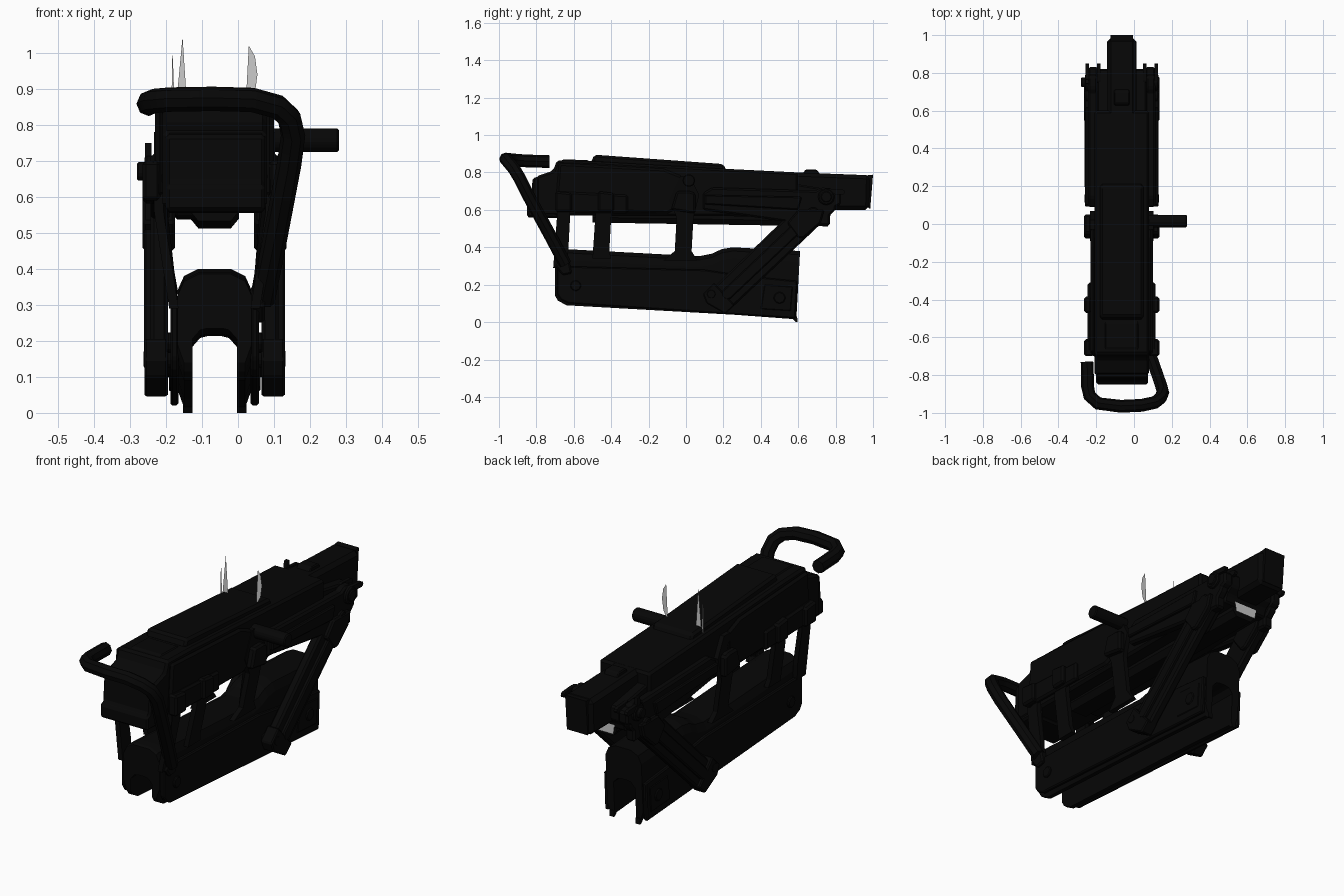
import bpy, bmesh, math
from mathutils import Vector

if "Cube" in bpy.data.objects:
    bpy.data.objects.remove(bpy.data.objects["Cube"])

CX = -0.065  # centre plane of the body
black = bpy.data.materials.new("black_metal")
black.diffuse_color = (0.002, 0.002, 0.002, 1)
black.use_nodes = True
black.node_tree.nodes["Principled BSDF"].inputs["Base Color"].default_value = black.diffuse_color


def finish(name, bm, bevel=0.0, mat=black):
    bmesh.ops.recalc_face_normals(bm, faces=bm.faces)
    me = bpy.data.meshes.new(name)
    bm.to_mesh(me)
    bm.free()
    ob = bpy.data.objects.new(name, me)
    bpy.context.collection.objects.link(ob)
    if mat:
        me.materials.append(mat)
    if bevel:
        m = ob.modifiers.new("bevel", 'BEVEL')
        m.width, m.segments, m.limit_method = bevel, 1, 'ANGLE'
    return ob


def loft(name, rings, bevel=0.0, mat=black):
    """Skin a list of equal-length point rings and cap both ends."""
    bm = bmesh.new()
    vs = [[bm.verts.new(p) for p in r] for r in rings]
    n = len(vs[0])
    for a, b in zip(vs, vs[1:]):
        for i in range(n):
            bm.faces.new((a[i], a[(i + 1) % n], b[(i + 1) % n], b[i]))
    bm.faces.new(vs[0])
    bm.faces.new(vs[-1][::-1])
    return finish(name, bm, bevel, mat)


def prism(name, prof, x0, x1, bevel=0.0):
    """Side profile (y, z) extruded between two offsets from the centre plane."""
    return loft(name, [[(CX + x, y, z) for y, z in prof] for x in (x0, x1)], bevel)


def pair(name, prof, h0, h1, bevel=0.0):
    for s, side in ((1, "right"), (-1, "left")):
        prism(f"{name}_{side}", prof, s * h0, s * h1, bevel)


def pin(name, x0, x1, y, z, r, n=12):
    return prism(name, [(y + r * math.cos(2 * math.pi * i / n), z + r * math.sin(2 * math.pi * i / n))
                        for i in range(n)], x0, x1, r * 0.15)


def capsule(a, b, r, n=6):
    """Bar outline with rounded ends between two side-view points."""
    ang = math.atan2(b[1] - a[1], b[0] - a[0])
    pts = []
    for c, start in ((a, ang + math.pi / 2), (b, ang - math.pi / 2)):
        pts += [(c[0] + r * math.cos(start + math.pi * i / n), c[1] + r * math.sin(start + math.pi * i / n))
                for i in range(n + 1)]
    return pts


# lower cradle: inverted U channel lofted along y, muzzle end cut at a slant
def channel(y, top, bot, roof):
    half = [(0.045, top), (0.085, top - 0.02), (0.103, top - 0.06), (0.103, bot + 0.05),
            (0.085, bot), (0.062, bot), (0.062, roof - 0.03), (0.04, roof - .005), (0.02, roof)]
    sec = [(x, z) for x, z in half] + [(-x, z) for x, z in half[::-1]]
    return [(CX + x, y + (.055 * (z - .2) if y > .5 else 0), z) for x, z in sec]


loft("cradle_channel", [channel(*s) for s in (
    (-0.70, .385, .14, .235), (-0.685, .39, .115, .235), (-0.64, .39, .09, .235), (0.07, .352, .05, .225),
    (0.14, .366, .046, .222), (0.19, .39, .043, .22), (0.25, .40, .04, .218), (0.60, .38, .015, .213))])
pair("cradle_lip", [(.594, .03), (.597, .0), (.587, .0), (.56, .03)], 0.062, 0.088)

# thin cheek plates on the cradle
pair("cradle_cheek", [(-.69, .30), (-.69, .15), (-.67, .12), (-.63, .10), (.585, .02), (.595, .22), (.3, .25),
                      (.1, .28)], 0.10, 0.123, 0.006)
pair("rear_panel", [(.40, .07), (.56, .06), (.57, .19), (.42, .2)], 0.12, 0.127, 0.004)
for s in (1, -1):
    for y, z, r in ((-.59, .195, .03), (.5, .13, .033)):
        pin("cradle_bolt", s * 0.115, s * 0.133, y, z, r, 8)

# receiver and stepped back end
prism("receiver", [(-.80, .57), (.5, .565), (.6, .56), (.6, .80), (.2, .82), (-.5, .86), (-.69, .865), (-.71, .81),
                   (-.80, .78)], -0.145, 0.145, 0.012)
prism("back_plate", [(-.85, .56), (-.68, .555), (-.7, .80), (-.82, .77), (-.83, .64), (-.85, .63)],
      -0.135, 0.14, 0.01)
pair("receiver_side", [(-.7, .60), (-.1, .58), (-.02, .62), (-.02, .78), (-.12, .82), (-.68, .85)], 0.14, 0.165, 0.012)
prism("top_cover", [(-.51, .85), (-.49, .895), (.20, .845), (.22, .80)], -0.115, 0.115, 0.012)
prism("cover_ridge", [(-.68, .85), (-.66, .87), (-.52, .866), (-.50, .84)], -0.09, 0.09, 0.008)

# barrel shroud and muzzle
prism("barrel_shroud", [(.2, .60), (.98, .60), (.985, .785), (.2, .815)], -0.078, 0.078, 0.02)
prism("muzzle_cap", [(.97, .615), (.985, .605), (1.0, .788), (.97, .785)], -0.06, 0.06)
prism("front_sight", [(.62, .79), (.64, .817), (.70, .815), (.72, .785)], -0.04, 0.04, 0.005)
loft("recoil_tube", [[(CX + x, y, z + 0.016 * (.76 - y)) for x, z in
     ((-.068, .60), (-.068, .54), (-.045, .512), (.045, .512), (.068, .54), (.068, .60))] for y in (-.5, .76)])
prism("bottom_block", [(-.50, .57), (-.48, .545), (-.29, .537), (-.27, .565)], -0.11, 0.0, 0.006)

# side rails, clamps and rail pegs
pair("side_rail", [(.09, .60), (.09, .69), (.14, .72), (.80, .70), (.83, .69), (.83, .63), (.77, .60), (.77, .515),
                   (.58, .53)], 0.125, 0.178, 0.01)
pair("rail_strip", [(.1, .63), (.1, .68), (.62, .67), (.60, .60)], 0.17, 0.194, 0.006)
prism("front_bridge", [(.58, .56), (.77, .56), (.78, .60), (.82, .63), (.82, .70), (.58, .74)], -0.13, 0.13, .008)
pair("strut_bracket", [(.54, .53), (.60, .45), (.63, .45), (.72, .53), (.74, .60), (.6, .6)], 0.11, 0.2, 0.008)
pair("receiver_clamp_bar", [(-.70, .59), (-.31, .58), (-.31, .68), (-.70, .70)], 0.15, 0.18, 0.01)
for y0, y1 in ((-.70, -.61), (-.47, -.385)):
    pair("receiver_clamp", [(y0, .59), (y1, .59), (y1, .69), (y0, .70)], 0.16, 0.20, 0.01)
for h in (.125, .185):
    pair("rail_peg", capsule((.76, .70), (.835, .695), .014, 4), h - .012, h + .006)


# side plates joining receiver to cradle, splayed outward towards the top
def post(name, outline):
    for s in (1, -1):
        def ring(off):
            return [(CX + s * (off + 0.10 + 0.042 * min(1, max(0, (z - .33) / .2))), y, z) for y, z in outline]
        loft(name, [ring(0), ring(0.026)])


post("front_post", [(-.71, .29), (-.64, .29), (-.63, .37), (-.62, .56), (-.62, .66), (-.69, .66), (-.69, .56)])
post("middle_post", [(-.50, .34), (-.40, .34), (-.41, .38), (-.40, .56), (-.39, .65), (-.48, .65), (-.485, .56)])
post("rear_post", [(-.12, .33), (.06, .33), (.03, .38), (.04, .56), (.07, .68), (.02, .78), (-.03, .78),
                   (-.09, .65), (-.05, .56), (-.06, .38)])
pair("post_pad", [(-.08, .60), (.05, .58), (.05, .69), (.02, .70), (-.05, .70)], 0.16, 0.20, 0.01)

# diagonal struts with pivots, square lower ends
pair("strut", [(.10, .14), (.21, .05), (.255, .085), (.80, .60), (.81, .665), (.78, .715), (.72, .72), (.67, .69)],
     0.13, 0.178, 0.01)
pair("strut_rib", capsule((.22, .15), (.68, .585), .03), 0.17, 0.196, 0.006)
pair("strut_foot", [(.09, .15), (.11, .10), (.21, .043), (.26, .09), (.15, .21)], 0.13, 0.195, 0.006)
for s in (1, -1):
    pin("strut_lower_pin", s * .10, s * .197, .135, .15, .025, 8)
    pin("strut_pivot_boss", s * .13, s * .195, .75, .67, .045)
pin("pivot_bolt_right", .18, .2, .75, .67, .03)
pin("pivot_bolt_left", -.18, -.215, .75, .67, .026)
prism("pivot_lock", [(.74, .68), (.77, .68), (.765, .75), (.745, .75)], -0.193, -0.175)

# charging handle on the right
pin("charging_handle", .13, .345, .015, .757, .034)


# bent tube carry handle
def tube(name, pts, r):
    cu = bpy.data.curves.new(name, 'CURVE')
    cu.dimensions, cu.bevel_depth, cu.bevel_resolution, cu.use_fill_caps = '3D', r, 2, True
    sp = cu.splines.new('POLY')
    sp.points.add(len(pts) - 1)
    for p, c in zip(sp.points, pts):
        p.co = (*c, 1)
    ob = bpy.data.objects.new(name, cu)
    bpy.context.collection.objects.link(ob)
    bpy.ops.object.select_all(action='DESELECT')
    bpy.context.view_layer.objects.active = ob
    ob.select_set(True)
    bpy.ops.object.convert(target='MESH')
    ob = bpy.context.object
    ob.data.materials.clear()
    ob.data.materials.append(black)
    bpy.ops.object.shade_smooth_by_angle(angle=math.radians(40))


tube("carry_handle", [(-.248, -.73, .858), (-.246, -.86, .862), (-.235, -.91, .866), (-.19, -.95, .87),
                      (-.07, -.965, .872), (.04, -.96, .869), (.11, -.945, .85), (.142, -.92, .82),
                      (.153, -.89, .77), (.142, -.85, .69), (.10, -.73, .47), (.068, -.645, .31)], .034)
prism("handle_foot", [(-.70, .30), (-.66, .25), (-.61, .26), (-.63, .36)], 0.10, 0.14, 0.008)


# loose thin slivers above the cover and below the muzzle
def sheet(name, pts):
    bm = bmesh.new()
    bm.faces.new([bm.verts.new(p) for p in pts])
    finish(name, bm, 0, None)


y = 0.12
sheet("sliver_left", [(x, y, z) for x, z in ((-.186, .80), (-.174, .80), (-.182, 1.015))])
sheet("sliver_middle", [(x, y, z) for x, z in ((-.174, .83), (-.140, .83), (-.154, 1.045))])
sheet("sliver_right", [(x, y, z) for x, z in ((.020, .83), (.046, .88), (.054, .94), (.047, .99), (.03, 1.02))])
sheet("under_muzzle_sheet", [(CX + x, .775, z) for x, z in ((-.07, .60), (-.06, .53), (.06, .53), (.07, .60))])
